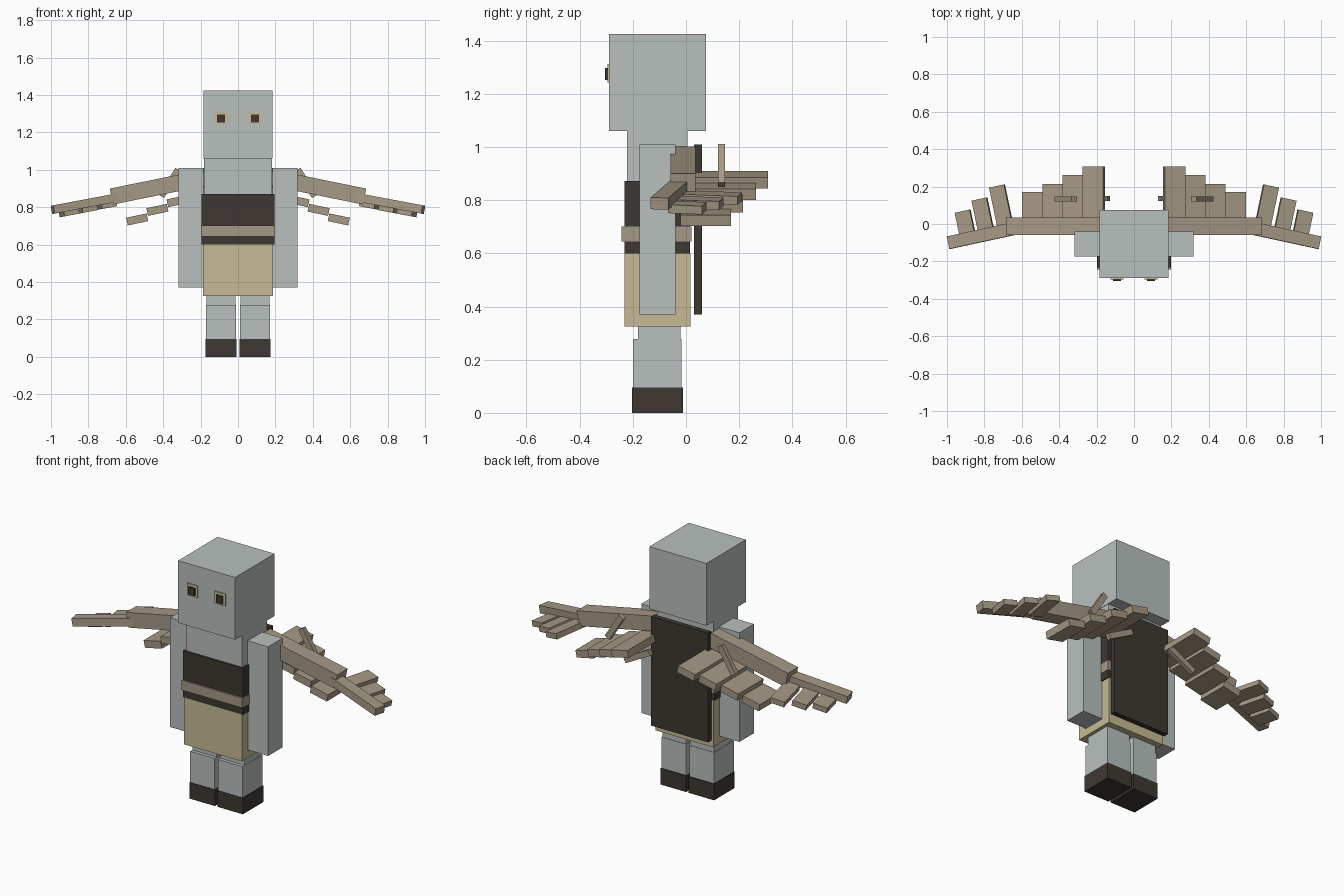
import bpy, math
from mathutils import Matrix, Vector

if "Cube" in bpy.data.objects:
    bpy.data.objects.remove(bpy.data.objects["Cube"])


def material(name, rgb):
    m = bpy.data.materials.new(name)
    m.diffuse_color = (*rgb, 1)
    m.use_nodes = True
    m.node_tree.nodes["Principled BSDF"].inputs["Base Color"].default_value = m.diffuse_color
    return m


GREY = material("pale_grey", (0.48, 0.53, 0.51))
DARK = material("dark_brown", (0.048, 0.039, 0.031))
BROWN = material("wood_brown", (0.38, 0.32, 0.235))
CREAM = material("straw", (0.57, 0.50, 0.30))

CORNERS = [(x, y, z) for x in (-.5, .5) for y in (-.5, .5) for z in (-.5, .5)]
FACES = [(0, 1, 3, 2), (4, 6, 7, 5), (0, 4, 5, 1), (2, 3, 7, 6), (0, 2, 6, 4), (1, 5, 7, 3)]


def make(name, verts, mat, side=1):
    faces = FACES if side > 0 else [f[::-1] for f in FACES]
    mesh = bpy.data.meshes.new(name)
    mesh.from_pydata([(v[0] * side, v[1], v[2]) for v in verts], [], faces)
    mesh.materials.append(mat)
    ob = bpy.data.objects.new(name, mesh)
    bpy.context.collection.objects.link(ob)


def block(name, x, y, z, mat, side=1):
    """Upright box given by its ranges."""
    make(name, [(x[0] + (x[1] - x[0]) * (a + .5), y[0] + (y[1] - y[0]) * (b + .5),
                 z[0] + (z[1] - z[0]) * (c + .5)) for a, b, c in CORNERS], mat, side)


def plank(name, centre, size, droop, yaw, mat, side):
    """Box drooping outwards and swept in plan."""
    rot = Matrix.Rotation(math.radians(droop), 3, 'Y') @ Matrix.Rotation(math.radians(yaw), 3, 'Z')
    make(name, [Vector(centre) + rot @ Vector([c * s for c, s in zip(v, size)])
                for v in CORNERS], mat, side)


# Head, body and clothes
block("head", (-.185, .185), (-.29, .075), (1.06, 1.425), GREY)
block("torso", (-.183, .183), (-.222, .005), (.60, 1.06), GREY)
block("chest_band", (-.195, .195), (-.232, .015), (.60, .872), DARK)
block("belt", (-.197, .197), (-.242, .02), (.645, .702), BROWN)
block("skirt", (-.188, .188), (-.232, .016), (.325, .60), CREAM)
block("cape", (-.185, .185), (.03, .06), (.37, 1.01), DARK)

for side, tag in ((1, "left"), (-1, "right")):
    # Eyes
    block(f"eye_{tag}", (.055, .125), (-.296, -.29), (1.242, 1.312), CREAM, side)
    block(f"pupil_{tag}", (.069, .111), (-.304, -.295), (1.252, 1.297), DARK, side)

    # Arms and legs
    block(f"arm_{tag}", (.185, .318), (-.175, -.04), (.37, 1.01), GREY, side)
    block(f"upper_leg_{tag}", (.013, .168), (-.18, -.02), (.27, .33), GREY, side)
    block(f"lower_leg_{tag}", (.011, .170), (-.20, -.017), (.09, .277), GREY, side)
    block(f"boot_{tag}", (.008, .174), (-.203, -.012), (0, .095), DARK, side)

    # Wing bones
    plank(f"inner_wing_bone_{tag}", (.427, -.012, .908), (.51, .094, .087), 11.5, 0, BROWN, side)
    plank(f"outer_wing_bone_{tag}", (.815, -.062, .82), (.365, .068, .045), 10.6, -12, BROWN, side)

    # Stepped inner feathers
    for i, (tip, z) in enumerate(((.308, .877), (.263, .833), (.215, .786), (.17, .735))):
        plank(f"inner_feather_{i + 1}_{tag}", (.215 + .108 * i, (tip - .02) / 2, z),
              (.112, tip + .02, .042), 12, 0, BROWN, side)

    # Fanned outer feathers
    for i, (x, y, length, z) in enumerate(((.711, .10, .21, .81), (.809, .05, .17, .79),
                                           (.903, .005, .13, .772))):
        plank(f"outer_feather_{i + 1}_{tag}", (x, y, z), (.083, length, .032),
              10.6, -12, BROWN, side)

    # Small struts above and below the wing
    plank(f"upper_strut_{tag}", (.365, .134, .93), (.17, .026, .034), 58, 0, BROWN, side)
    plank(f"lower_strut_{tag}", (.215, .137, .80), (.18, .026, .034), 28, 0, BROWN, side)
